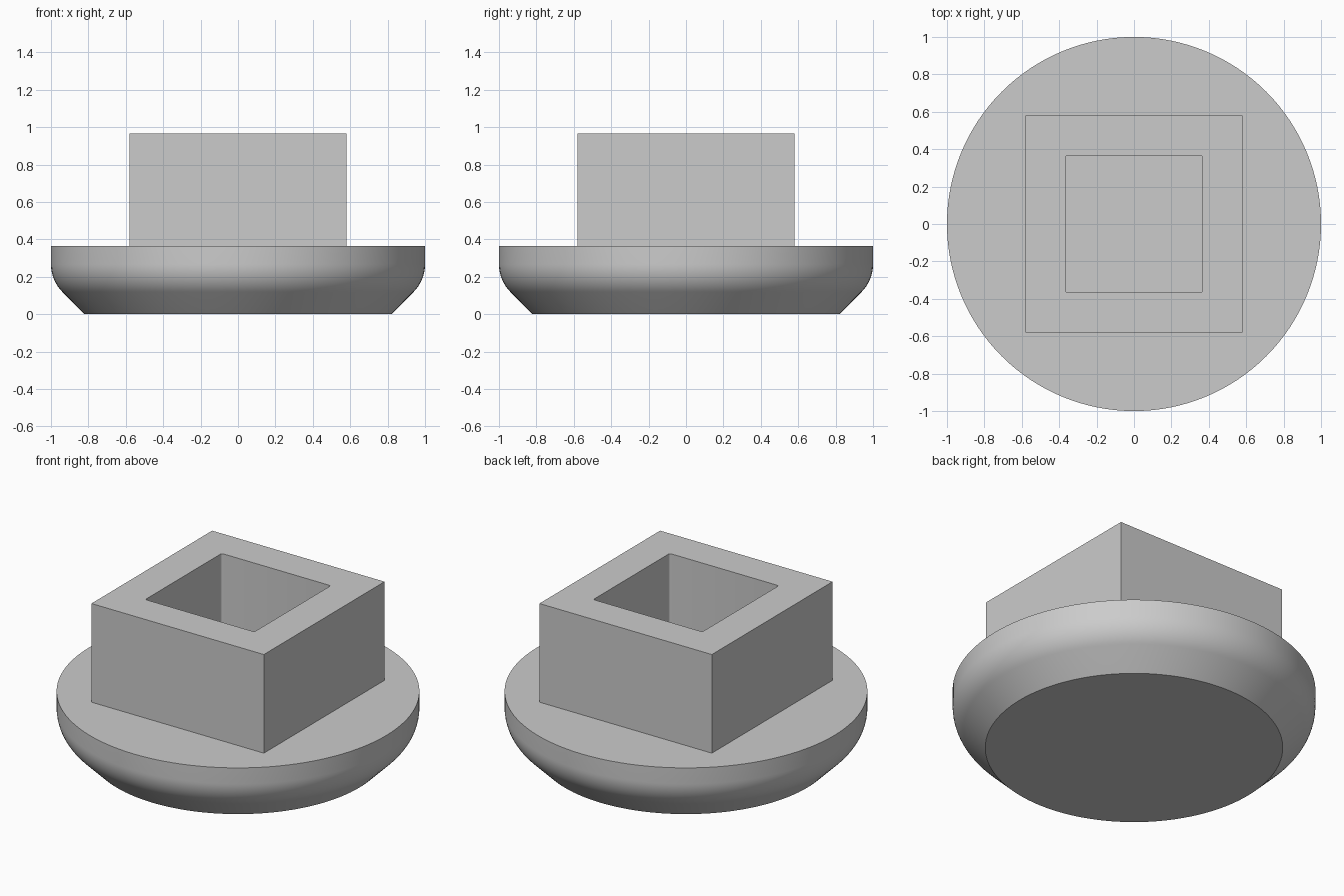
import bpy, bmesh
from math import sin, cos, pi, radians

if "Cube" in bpy.data.objects:
    bpy.data.objects.remove(bpy.data.objects["Cube"])

FLANGE_TOP, BOSS_TOP = 0.365, 0.965
BOSS_HALF, SOCKET_HALF = 0.58, 0.367

grey = bpy.data.materials.new("plain grey")
grey.use_nodes = True
grey.diffuse_color = (0.6, 0.6, 0.6, 1)
grey.node_tree.nodes["Principled BSDF"].inputs["Base Color"].default_value = (0.6, 0.6, 0.6, 1)


def finish(bm, name):
    bmesh.ops.recalc_face_normals(bm, faces=bm.faces)
    mesh = bpy.data.meshes.new(name)
    bm.to_mesh(mesh)
    bm.free()
    mesh.materials.append(grey)
    obj = bpy.data.objects.new(name, mesh)
    bpy.context.collection.objects.link(obj)
    bpy.ops.object.select_all(action='DESELECT')
    obj.select_set(True)
    bpy.context.view_layer.objects.active = obj
    bpy.ops.object.shade_smooth_by_angle(angle=radians(30))
    return obj


def square_loop(half, radius=0.0, steps=4):
    """Outline of a square, with rounded corners when radius is set."""
    pts = []
    for c in range(4):
        start = c * pi / 2
        sx = 1 if c in (0, 3) else -1
        sy = 1 if c in (0, 1) else -1
        for i in range(steps + 1 if radius else 1):
            a = start + i * pi / 2 / steps
            pts.append((sx * (half - radius) + radius * cos(a),
                        sy * (half - radius) + radius * sin(a)))
    return pts


# Round flange: chamfered underside blending into a vertical rim
R = 0.21
centre_z = 0.18 + (2 ** 0.5 - 1) * R
profile = [(0.82, 0)]
for i in range(13):
    a = -pi / 4 + i * pi / 48
    profile.append((1 - R + R * cos(a), centre_z + R * sin(a)))
profile.append((1, FLANGE_TOP))

SEGMENTS = 128
bm = bmesh.new()
rings = [[bm.verts.new((r * cos(2 * pi * k / SEGMENTS), r * sin(2 * pi * k / SEGMENTS), z))
          for k in range(SEGMENTS)] for r, z in profile]
for low, high in zip(rings, rings[1:]):
    for k in range(SEGMENTS):
        n = (k + 1) % SEGMENTS
        bm.faces.new((low[k], low[n], high[n], high[k]))
bm.faces.new(rings[0])
bm.faces.new(rings[-1])
finish(bm, "round_flange")

# Square boss with an open square socket, whose floor is the flange top
bm = bmesh.new()
top_edges = []
for outline in (square_loop(BOSS_HALF), square_loop(SOCKET_HALF, 0.012)):
    low = [bm.verts.new((x, y, FLANGE_TOP)) for x, y in outline]
    high = [bm.verts.new((x, y, BOSS_TOP)) for x, y in outline]
    for k in range(len(outline)):
        n = (k + 1) % len(outline)
        bm.faces.new((low[k], low[n], high[n], high[k]))
        top_edges.append(bm.edges.get((high[k], high[n])))
bmesh.ops.triangle_fill(bm, edges=top_edges, use_beauty=True, normal=(0, 0, 1))
finish(bm, "square_boss")
